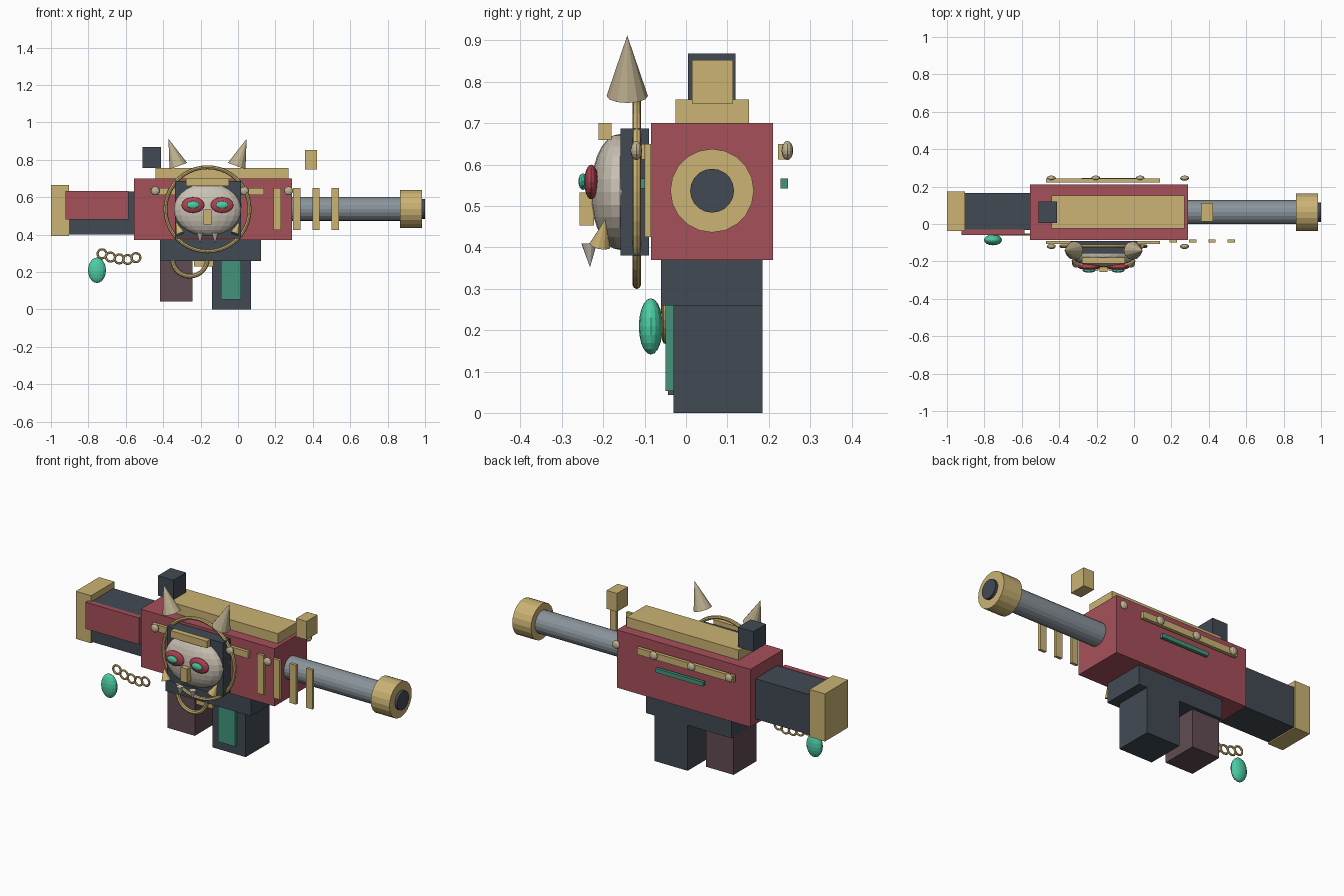
import bpy, math
from mathutils import Vector

if "Cube" in bpy.data.objects:
    bpy.data.objects.remove(bpy.data.objects["Cube"])


def mat(name, r, g, b):
    m = bpy.data.materials.new(name)
    lin = [((c / 255 + 0.055) / 1.055) ** 2.4 for c in (r, g, b)]
    m.diffuse_color = (*lin, 1)
    m.use_nodes = True
    m.node_tree.nodes["Principled BSDF"].inputs["Base Color"].default_value = m.diffuse_color
    return m


RED = mat("lacquer red", 166, 80, 90)
GOLD = mat("brass gold", 203, 179, 116)
DARK = mat("dark slate", 66, 74, 84)
STEEL = mat("barrel steel", 138, 148, 155)
JEWEL = mat("jewel green", 76, 205, 165)
TEAL = mat("teal inlay", 66, 148, 122)
BROWN = mat("grip brown", 97, 76, 83)
IVORY = mat("mask ivory", 202, 194, 180)
BONE = mat("horn bone", 192, 178, 145)
EYE = mat("eye red", 176, 66, 82)


def finish(name, m):
    o = bpy.context.object
    o.name = name
    o.data.materials.clear()
    o.data.materials.append(m)
    return o


def box(name, m, x, y, z):
    """Box from (min, max) ranges on each axis."""
    bpy.ops.mesh.primitive_cube_add(size=1, location=[sum(r) / 2 for r in (x, y, z)])
    o = finish(name, m)
    size = [r[1] - r[0] for r in (x, y, z)]
    for v in o.data.vertices:
        v.co = [c * s for c, s in zip(v.co, size)]
    return o


def ball(name, m, loc, radii, seg=16, rings=10):
    bpy.ops.mesh.primitive_uv_sphere_add(segments=seg, ring_count=rings, radius=1, location=loc)
    o = finish(name, m)
    for v in o.data.vertices:
        v.co = [c * s for c, s in zip(v.co, radii)]
    return o


def cone(name, m, base, tip, r, sides=12):
    a, b = Vector(base), Vector(tip)
    bpy.ops.mesh.primitive_cone_add(vertices=sides, radius1=r, radius2=0,
                                    depth=(b - a).length, location=(a + b) / 2)
    o = finish(name, m)
    o.rotation_euler = (b - a).to_track_quat('Z', 'Y').to_euler()
    return o


def tube(name, m, x, r, sides=20):
    bpy.ops.mesh.primitive_cylinder_add(vertices=sides, radius=r, depth=x[1] - x[0],
                                        location=(sum(x) / 2, 0.063, 0.537),
                                        rotation=(0, math.pi / 2, 0))
    return finish(name, m)


def ring(name, m, loc, R, r, seg=40, minor=8):
    bpy.ops.mesh.primitive_torus_add(major_radius=R, minor_radius=r, major_segments=seg,
                                     minor_segments=minor, location=loc,
                                     rotation=(math.pi / 2, 0, 0))
    return finish(name, m)


# Receiver, stock and lower body
box("receiver", RED, (-0.555, 0.29), (-0.085, 0.21), (0.37, 0.70))
box("stock", DARK, (-0.92, -0.55), (-0.032, 0.166), (0.40, 0.63))
box("butt_plate", GOLD, (-1.0, -0.903), (-0.037, 0.174), (0.393, 0.665))
box("cheek_plate", RED, (-0.922, -0.585), (-0.06, -0.03), (0.48, 0.632))
box("lower_body", DARK, (-0.417, 0.123), (-0.06, 0.185), (0.26, 0.372))
box("magazine", DARK, (-0.14, 0.07), (-0.03, 0.185), (0, 0.262))
box("magazine_inlay", TEAL, (-0.09, 0.015), (-0.05, -0.028), (0.053, 0.26))
box("grip", BROWN, (-0.417, -0.243), (-0.043, 0.165), (0.043, 0.262))
box("trigger", GOLD, (-0.235, -0.13), (-0.045, 0.0), (0.228, 0.265))
ring("trigger_guard", GOLD, (-0.257, -0.046, 0.27), 0.093, 0.012, 28)

# Barrel and muzzle
tube("barrel", STEEL, (0.28, 0.88), 0.064)
tube("muzzle", GOLD, (0.866, 0.984), 0.101)
tube("bore", DARK, (0.95, 1.0), 0.053)

# Top rail and sights
box("top_rail", GOLD, (-0.44, 0.27), (-0.025, 0.152), (0.698, 0.757))
box("rear_sight", DARK, (-0.51, -0.412), (0.005, 0.12), (0.755, 0.869))
box("front_sight", GOLD, (0.357, 0.423), (0.014, 0.113), (0.748, 0.853))

# Row of upright bands along the front side
for i in range(4):
    x = 0.21 + i * 0.1035
    box("side_band", GOLD, (x - 0.02, x + 0.02), (-0.1, -0.084), (0.425, 0.65))

# Trim strip, inlay and rivets on both sides
for side, trim, inlay, rivet in (("front", (-0.108, -0.09), (-0.112, -0.097), -0.12),
                                 ("back", (0.222, 0.242), (0.228, 0.246), 0.245)):
    box(side + "_trim", GOLD, (-0.47, 0.14), trim, (0.612, 0.65))
    box(side + "_inlay", TEAL, (-0.28, 0.02), inlay, (0.542, 0.566))
    for i in range(4):
        ball(side + "_rivet", BONE, (-0.442 + i * 0.2375, rivet, 0.634),
             (0.024, 0.014, 0.023), 12, 8)

# Mask with backing plate and ring
CX = -0.163
box("mask_plate", DARK, (-0.338, 0.015), (-0.158, -0.09), (0.38, 0.687))
ring("mask_ring", GOLD, (CX, -0.119, 0.535), 0.225, 0.0105)
ball("mask_face", IVORY, (CX, -0.16, 0.534), (0.18, 0.07, 0.14), 20, 14)
box("mask_brow", GOLD, (CX - 0.115, CX + 0.115), (-0.212, -0.18), (0.66, 0.70))
box("mask_nose", GOLD, (CX - 0.021, CX + 0.021), (-0.257, -0.222), (0.453, 0.533))
for s in (-1, 1):
    ball("eye", EYE, (CX + s * 0.078, -0.229, 0.558), (0.061, 0.017, 0.042))
    ball("pupil", JEWEL, (CX + s * 0.078, -0.249, 0.559), (0.034, 0.011, 0.02), 14, 8)
    cone("horn", BONE, (CX + s * 0.156, -0.142, 0.766), (CX + s * 0.209, -0.142, 0.912), 0.05)
    cone("fang", IVORY, (CX + s * 0.04, -0.234, 0.41), (CX + s * 0.04, -0.232, 0.352), 0.019, 10)
    cone("tusk", GOLD, (CX + s * 0.145, -0.208, 0.405), (CX + s * 0.17, -0.195, 0.468), 0.026, 10)

# Hanging chain and jewel
for x, z in ((-0.727, 0.297), (-0.682, 0.28), (-0.635, 0.27), (-0.59, 0.267), (-0.546, 0.277)):
    ring("chain_link", GOLD, (x, -0.055, z), 0.024, 0.006, 16, 6)
ball("hanging_jewel", JEWEL, (-0.754, -0.085, 0.209), (0.048, 0.029, 0.068))
